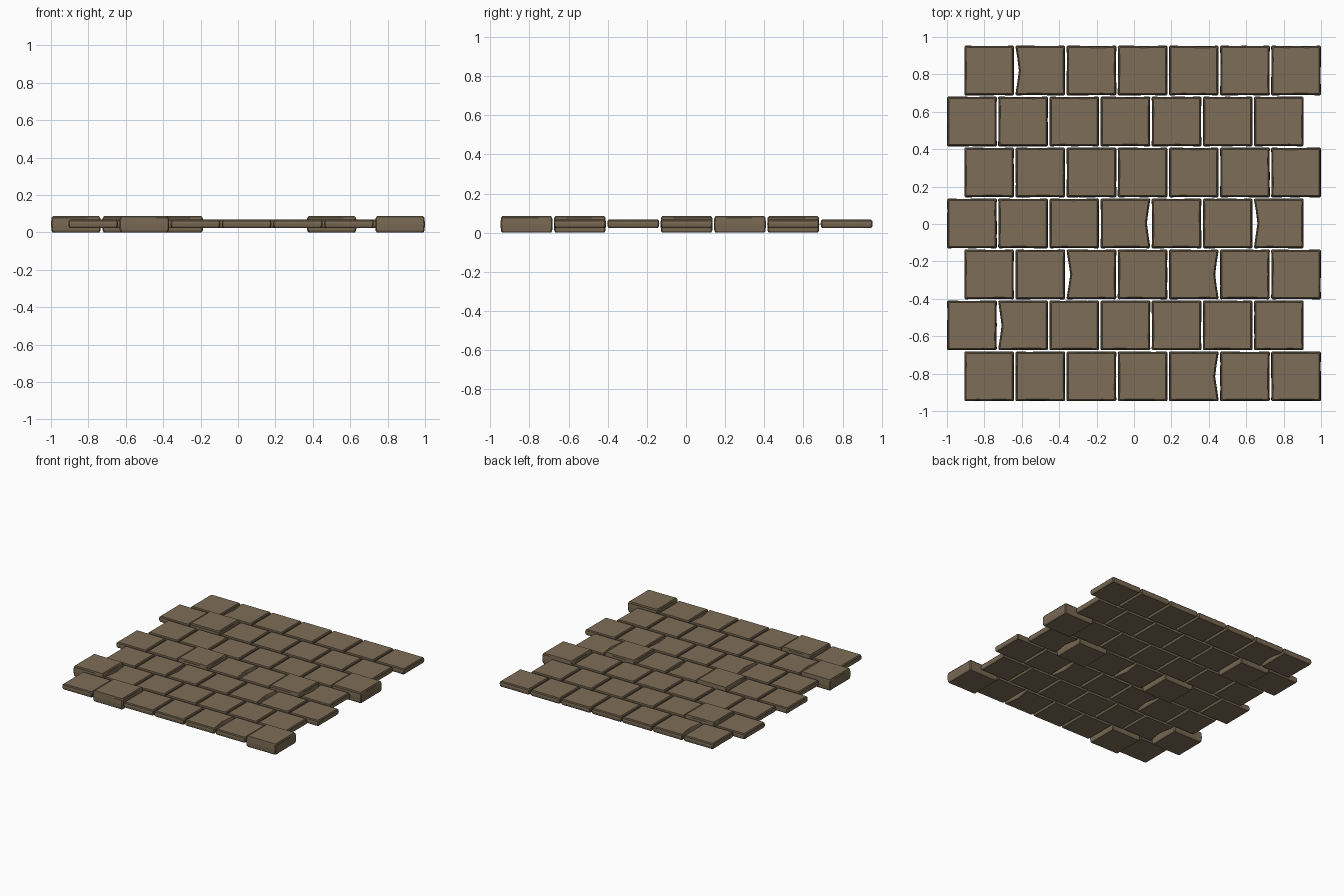
import bpy, bmesh, random
from mathutils import Vector

cube = bpy.data.objects.get("Cube")
if cube:
    bpy.data.objects.remove(cube, do_unlink=True)

random.seed(7)


def material(name, rgb):
    mat = bpy.data.materials.new(name)
    mat.use_nodes = True
    mat.diffuse_color = (*rgb, 1)
    mat.node_tree.nodes["Principled BSDF"].inputs["Base Color"].default_value = (*rgb, 1)
    return mat


MATERIALS = [
    material("stone_brown", (0.21, 0.155, 0.095)),
    material("worn_side_brown", (0.19, 0.14, 0.085)),
    material("dark_edge_brown", (0.105, 0.078, 0.046)),
]

COUNT = 7
HALF = 0.133          # half the width of one stone
PITCH_X, PITCH_Y = 0.2735, 0.2725
SHIFT = 0.046         # sideways stagger of alternate rows
MIDDLE = 0.046        # height of the stones' mid plane

# (row, column) of the thick stones, and of those with a dented side
THICK = {(0, 1), (0, 6), (1, 0), (3, 2), (3, 5), (4, 6), (5, 1)}
DENT_LEFT = {(6, 1), (3, 6), (2, 2), (1, 1)}
DENT_RIGHT = {(3, 3), (2, 4), (0, 4)}


def outline(dent_left, dent_right):
    """Square outline with clipped corners, slightly ragged sides and dents."""
    corner = 0.006
    # each side: its outward normal and whether it is dented
    sides = [((0, -1), False), ((1, 0), dent_right),
             ((0, 1), False), ((-1, 0), dent_left)]
    points = []
    for normal, dented in sides:
        n = Vector(normal)
        along = Vector((-n.y, n.x))
        for t in (-1, -0.55, 0, 0.5, 1):
            cut = random.uniform(0, 0.002) if abs(t) < 1 else 0
            if dented:
                cut += 0.018 * (1 - abs(t))
            points.append(n * (HALF - cut) + along * t * (HALF - corner))
    return points


def paving_stone(row, col):
    key = (row, col)
    thick = key in THICK
    half_height = 0.043 if thick else 0.0225
    edge = 0.010 if thick else 0.008
    points = outline(key in DENT_LEFT, key in DENT_RIGHT)

    # cross-section rings: inward offset and height above the mid plane
    rings = [(0.008, -half_height), (0.002, edge - half_height),
             (0.0, 0.0),
             (0.002, half_height - edge), (0.010, half_height)]
    bm = bmesh.new()
    loops = []
    for inset, z in rings:
        scale = 1 - inset / HALF
        loops.append([bm.verts.new((p.x * scale, p.y * scale, z)) for p in points])
    n = len(points)
    for level, (low, high) in enumerate(zip(loops, loops[1:])):
        for i in range(n):
            j = (i + 1) % n
            face = bm.faces.new((low[i], low[j], high[j], high[i]))
            face.material_index = 2 if level == 3 else 1
    bm.faces.new(loops[-1])
    bm.faces.new(reversed(loops[0]))
    bmesh.ops.recalc_face_normals(bm, faces=bm.faces)

    name = f"paving_stone_row{row + 1}_{col + 1}"
    mesh = bpy.data.meshes.new(name)
    bm.to_mesh(mesh)
    bm.free()
    for mat in MATERIALS:
        mesh.materials.append(mat)
    stone = bpy.data.objects.new(name, mesh)
    side = 1 if row % 2 == 0 else -1
    stone.location = ((col - 3) * PITCH_X + side * SHIFT,
                      (row - 3) * PITCH_Y + 0.003,
                      half_height if thick else MIDDLE)
    bpy.context.collection.objects.link(stone)


# Staggered rows of stones, front to back
for row in range(COUNT):
    for col in range(COUNT):
        paving_stone(row, col)
